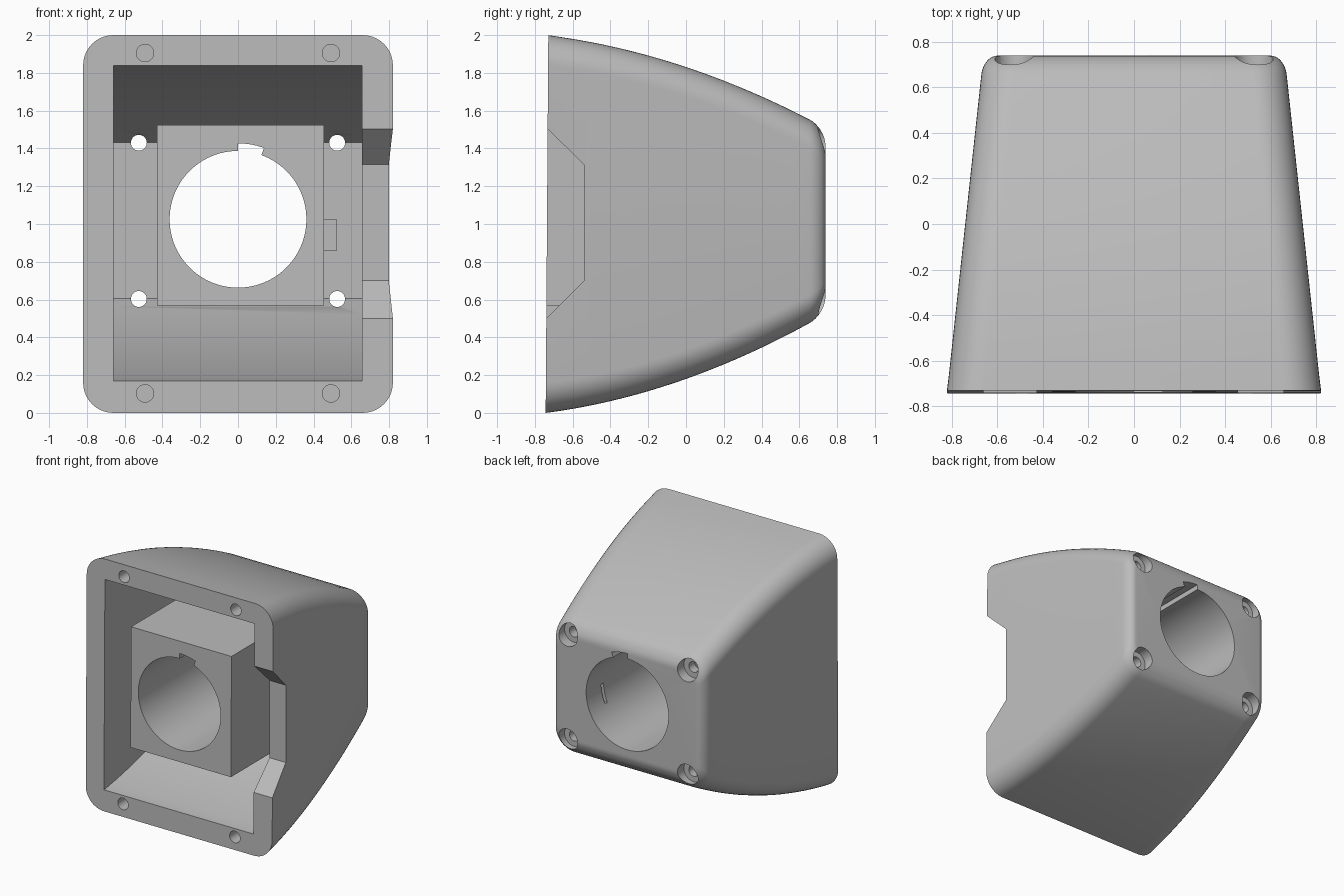
import bpy, bmesh, math

if "Cube" in bpy.data.objects:
    bpy.data.objects.remove(bpy.data.objects["Cube"])

grey = bpy.data.materials.new("plain_grey")
grey.diffuse_color = (0.50, 0.50, 0.50, 1)
grey.use_nodes = True
grey.node_tree.nodes["Principled BSDF"].inputs["Base Color"].default_value = grey.diffuse_color


def make(name, bm):
    bmesh.ops.recalc_face_normals(bm, faces=bm.faces)
    me = bpy.data.meshes.new(name)
    bm.to_mesh(me)
    bm.free()
    me.materials.append(grey)
    ob = bpy.data.objects.new(name, me)
    bpy.context.collection.objects.link(ob)
    return ob


def loft(name, rings):
    """Skin closed rings of 3D points and cap both ends."""
    bm = bmesh.new()
    rows = [[bm.verts.new(p) for p in r] for r in rings]
    n = len(rows[0])
    for a, b in zip(rows, rows[1:]):
        for i in range(n):
            bm.faces.new((a[i], a[(i + 1) % n], b[(i + 1) % n], b[i]))
    bm.faces.new(rows[0])
    bm.faces.new(rows[-1])
    return make(name, bm)


def prism_y(name, pts, y0, y1):
    return loft(name, [[(x, y, z) for x, z in pts] for y in (y0, y1)])


def cyl_y(name, x, z, r, y0, y1, n=32):
    pts = [(x + r * math.cos(math.tau * i / n), z + r * math.sin(math.tau * i / n))
           for i in range(n)]
    return prism_y(name, pts, y0, y1)


def box(name, x0, x1, y0, y1, z0, z1):
    return prism_y(name, [(x0, z0), (x1, z0), (x1, z1), (x0, z1)], y0, y1)


def boolean(target, tool, op='DIFFERENCE'):
    m = target.modifiers.new("bool", 'BOOLEAN')
    m.operation, m.solver, m.object = op, 'EXACT', tool
    bpy.context.view_layer.objects.active = target
    bpy.ops.object.modifier_apply(modifier=m.name)
    bpy.data.objects.remove(tool)


# Curved taper of the shell along y
def drop(y):
    t = max(y + 0.74, 0)
    return 0.132 * t + 0.15 * t * t


def top(y):
    return 2 - 0.94 * drop(y)


def half_width(y):
    return 0.82 - 0.108 * (y + 0.74)


def front_y(z):
    return -0.743 + 0.007 * z


def section(y, ix=0, iz=0, r=0.15, seg=10):
    hx, z0, z1 = half_width(y) - ix, drop(y) + iz, top(y) - iz
    pts = []
    for cx, cz, a0 in ((hx - r, z1 - r, 0), (r - hx, z1 - r, 90),
                       (r - hx, z0 + r, 180), (hx - r, z0 + r, 270)):
        for i in range(seg + 1):
            a = math.radians(a0 + 90 * i / seg)
            pts.append((cx + r * math.cos(a), y, cz + r * math.sin(a)))
    return pts


# Outer shell with slightly tilted front and rounded back edge
rings = [section(-0.74 + 1.395 * i / 18, r=0.16 - 0.01 * i / 18) for i in range(19)]
rings[0] = [(x, front_y(z), z) for x, y, z in rings[0]]
for i in range(1, 9):
    a = math.radians(90 * i / 8)
    k = 1 - math.cos(a)
    rings.append(section(0.655 + 0.083 * math.sin(a), 0.06 * k, 0.09 * k, 0.15 - 0.05 * k))
shell = loft("housing", rings)

# Inner cavity following the outer curve
ys = [-0.9] + [-0.74 + 1.32 * i / 16 for i in range(17)]
boolean(shell, loft("cavity", [[(-0.66, y, drop(y) + 0.17), (0.656, y, drop(y) + 0.17),
                                (0.656, y, top(y) - 0.16), (-0.66, y, top(y) - 0.16)]
                               for y in ys]))

# Central block and the small side boss
block = loft("block", [[(x, front_y(z) if f else 0.64, z) for x, z in
                        ((-0.428, 0.568), (0.455, 0.568), (0.455, 1.525), (-0.428, 1.525))]
                       for f in (1, 0)])
boolean(shell, block, 'UNION')
boolean(shell, box("boss", 0.42, 0.525, 0.42, 0.62, 0.86, 1.025), 'UNION')

# Main bore, keyway and slit
cz = 1.025
boolean(shell, cyl_y("bore", 0, cz, 0.362, -1, 1, 96))
key = [(r * math.sin(math.radians(a)), cz + r * math.cos(math.radians(a)))
       for r, angs in ((0.3, (0, 20)), (0.402, (20, 15, 10, 5, 0))) for a in angs]
boolean(shell, prism_y("keyway", key, -1, 1))
boolean(shell, box("slit", 0.3, 0.49, 0.52, 0.55, 0.87, 1.015))

# Cable notch in the right wall
notch = [(-0.9, 0.34), (-0.54, 0.70), (-0.54, 1.315), (-0.9, 1.675)]
notch = [(-0.9, 0.5), (-0.74, 0.5), (-0.54, 0.70), (-0.54, 1.315), (-0.735, 1.505), (-0.9, 1.505)]
boolean(shell, loft("notch", [[(x, y, z) for y, z in notch] for x in (0.6, 1.0)]))

# Screw holes: counterbored at the back, blind at the front
for s in (-1, 1):
    for z in (0.603, 1.43):
        boolean(shell, cyl_y("screw", s * 0.525, z, 0.042, 0.4, 0.9))
        boolean(shell, cyl_y("counterbore", s * 0.525, z, 0.085, 0.655, 0.9))
    for z in (0.103, 1.905):
        boolean(shell, cyl_y("pilot", s * 0.492, z, 0.046, -0.9, -0.58))

bpy.ops.object.select_all(action='DESELECT')
shell.select_set(True)
bpy.context.view_layer.objects.active = shell
bpy.ops.object.shade_smooth_by_angle(angle=math.radians(30))
